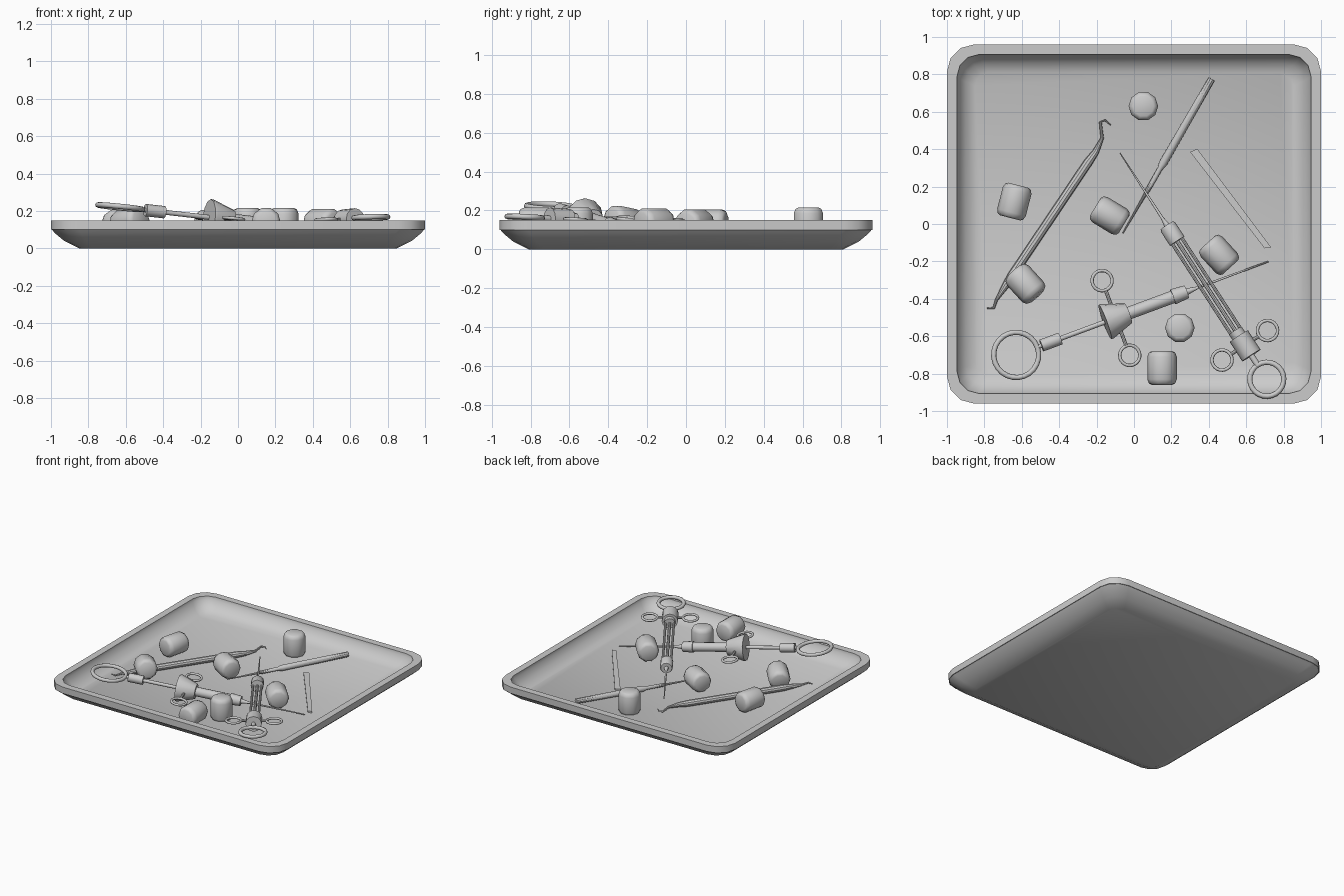
import bpy, bmesh, math
from mathutils import Vector, Matrix

if "Cube" in bpy.data.objects:
    bpy.data.objects.remove(bpy.data.objects["Cube"])

FLOOR = 0.05


def finish(bm, name, angle=35):
    bmesh.ops.recalc_face_normals(bm, faces=bm.faces)
    me = bpy.data.meshes.new(name)
    bm.to_mesh(me)
    bm.free()
    ob = bpy.data.objects.new(name, me)
    bpy.context.collection.objects.link(ob)
    bpy.ops.object.select_all(action='DESELECT')
    ob.select_set(True)
    bpy.context.view_layer.objects.active = ob
    bpy.ops.object.shade_smooth_by_angle(angle=math.radians(angle))
    return ob


def skin(bm, loops):
    """Bridge closed rings of equal count and cap both ends."""
    rings = [[bm.verts.new(p) for p in l] for l in loops]
    n = len(rings[0])
    for a, b in zip(rings, rings[1:]):
        for i in range(n):
            j = (i + 1) % n
            bm.faces.new((a[i], a[j], b[j], b[i]))
    bm.faces.new(rings[0])
    bm.faces.new(rings[-1])


def sweep(name, pts, radii, sides=12, angle=35):
    pts = [Vector(p) for p in pts]
    loops = []
    for i, (p, r) in enumerate(zip(pts, radii)):
        t = (pts[min(i + 1, len(pts) - 1)] - pts[max(i - 1, 0)]).normalized()
        ref = Vector((0, 0, 1)) if abs(t.z) < 0.9 else Vector((0, 1, 0))
        u = t.cross(ref).normalized()
        v = u.cross(t)
        loops.append([p + r * (u * math.cos(2 * math.pi * k / sides)
                               + v * math.sin(2 * math.pi * k / sides)) for k in range(sides)])
    bm = bmesh.new()
    skin(bm, loops)
    return finish(bm, name, angle)


def ring(name, centre, normal, radius, minor):
    n = Vector(normal).normalized()
    rot = n.to_track_quat('Z', 'Y').to_euler()
    bpy.ops.mesh.primitive_torus_add(location=centre, rotation=rot, major_radius=radius,
                                     minor_radius=minor, major_segments=24, minor_segments=8)
    bpy.context.object.name = name
    bpy.ops.object.shade_smooth_by_angle(angle=math.radians(50))


# Tray: rounded rectangle rings from the underside, over the rim, to the floor
def rounded(inset, z, r):
    hx, hy = 1 - inset, 0.96 - inset
    out = []
    for q, (sx, sy) in enumerate([(1, 1), (-1, 1), (-1, -1), (1, -1)]):
        for k in range(4):
            a = math.radians(90 * q + 30 * k)
            out.append((sx * (hx - r) + r * math.cos(a), sy * (hy - r) + r * math.sin(a), z))
    return out


bm = bmesh.new()
skin(bm, [rounded(*p) for p in [
    (0.15, 0, 0.08), (0.07, 0.04, 0.12), (0.02, 0.082, 0.14), (0.005, 0.1, 0.14), (0, 0.1, 0.145),
    (0, 0.15, 0.145), (0.053, 0.15, 0.12), (0.056, 0.125, 0.12), (0.1, 0.075, 0.1),
    (0.15, FLOOR, 0.07)]])
finish(bm, "tray", 40)


# Cotton rolls: short cylinders with rounded ends
def cotton(name, centre, direction):
    d = Vector(direction).normalized()
    c = Vector(centre)
    prof = [(-0.09, 0.055), (-0.082, 0.07), (-0.06, 0.079), (0.06, 0.079), (0.082, 0.07), (0.09, 0.055)]
    sweep(name, [c + d * t for t, r in prof], [r for t, r in prof], 10, 60)


for i, (c, d) in enumerate([
        ((-0.64, 0.12, 0.13), (0.25, 0.97, 0)),
        ((-0.58, -0.32, 0.14), (0.66, -0.72, 0.15)),
        ((-0.13, 0.045, 0.13), (0.86, -0.52, 0)),
        ((0.455, -0.165, 0.135), (0.68, -0.74, 0)),
        ((0.15, -0.77, 0.14), (0, 1, 0)),
        ((0.05, 0.63, 0.125), (0, 0, 1)),
        ((0.245, -0.555, 0.125), (0, 0, 1))]):
    cotton(f"cotton_roll_{i + 1}", c, d)

# Double-ended probe with hooked tips
z = FLOOR + 0.025
sweep("probe", [(-0.785, -0.45, z), (-0.75, -0.45, z), (-0.735, -0.405, z), (-0.69, -0.335, z),
                (-0.655, -0.28, z), (-0.245, 0.33, z), (-0.205, 0.385, z), (-0.17, 0.46, z),
                (-0.18, 0.545, z), (-0.155, 0.555, z), (-0.125, 0.53, z)],
      [0.004, 0.007, 0.008, 0.018, 0.024, 0.024, 0.018, 0.009, 0.007, 0.005, 0.003], 10)


def axis_part(name, start, end, prof, sides=12):
    """Lathe (fraction, radius) pairs along a straight line."""
    a, b = Vector(start), Vector(end)
    return sweep(name, [a.lerp(b, t) for t, r in prof], [r for t, r in prof], sides)


# Long slim handle with a tapered tip
axis_part("pointed_handle", (0.415, 0.775, 0.085), (-0.06, -0.05, 0.075),
          [(0, 0.02), (0.55, 0.022), (0.58, 0.014), (0.72, 0.013), (0.76, 0.008), (1, 0.003)], 10)

# Flat strip on the tray floor
bm = bmesh.new()
outline = [(0.30, 0.385), (0.338, 0.402), (0.733, -0.125), (0.698, -0.13)]
skin(bm, [[(x, y, h) for x, y in outline] for h in (FLOOR, FLOOR + 0.012)])
finish(bm, "flat_strip")


def syringe_rings(tag, start, end, frac, thumb_r, reach, lean=0.0):
    """Thumb ring at the start and two finger rings on stems."""
    a, b = Vector(start), Vector(end)
    d = (b - a).normalized()
    side = d.cross(Vector((0, 0, 1))).normalized()
    up = side.cross(d)
    ring(tag + "_thumb_ring", a, up, thumb_r - 0.014, 0.014)
    hub = a.lerp(b, frac)
    for s in (-1, 1):
        out = side * s
        ring(tag + f"_finger_ring_{'left' if s < 0 else 'right'}", hub + out * reach, up, 0.054, 0.009)
        sweep(tag + "_finger_stem", [hub, hub + out * (reach - 0.055)], [0.01, 0.01], 8)


# Large syringe: pommel, plunger rod, flared grip, barrel, needle
A0, A1 = (-0.63, -0.70, 0.22), (0.72, -0.20, 0.065)
syringe_rings("large_syringe", A0, A1, 0.395, 0.135, 0.213)
axis_part("large_syringe_plunger", A0, A1,
          [(0.088, 0.012), (0.1, 0.012), (0.1, 0.033), (0.175, 0.033), (0.175, 0.013), (0.35, 0.013)])
axis_part("large_syringe_barrel", A0, A1,
          [(0.352, 0.06), (0.352, 0.098), (0.362, 0.098), (0.445, 0.055), (0.445, 0.034), (0.62, 0.034),
           (0.62, 0.042), (0.625, 0.042), (0.675, 0.036), (0.675, 0.018), (0.70, 0.012),
           (0.72, 0.007), (1, 0.004)])

# Small syringe: collars at both ends of an open rail frame
B0, B1 = (0.71, -0.83, 0.165), (-0.075, 0.38, 0.085)
syringe_rings("small_syringe", B0, B1, 0.15, 0.105, 0.145)
axis_part("small_syringe_grip", B0, B1,
          [(0.06, 0.016), (0.105, 0.016), (0.105, 0.058), (0.19, 0.058), (0.19, 0.04), (0.215, 0.04)])
axis_part("small_syringe_rod", B0, B1, [(0.19, 0.011), (0.62, 0.011)], 8)
axis_part("small_syringe_tip", B0, B1,
          [(0.61, 0.046), (0.672, 0.046), (0.68, 0.04), (0.68, 0.016), (0.71, 0.008), (1, 0.003)])
rail = (Vector(B1) - Vector(B0)).cross(Vector((0, 0, 1))).normalized() * 0.03
for s in (-1, 1):
    axis_part("small_syringe_rail", Vector(B0) + rail * s, Vector(B1) + rail * s,
              [(0.2, 0.009), (0.63, 0.009)], 8)
